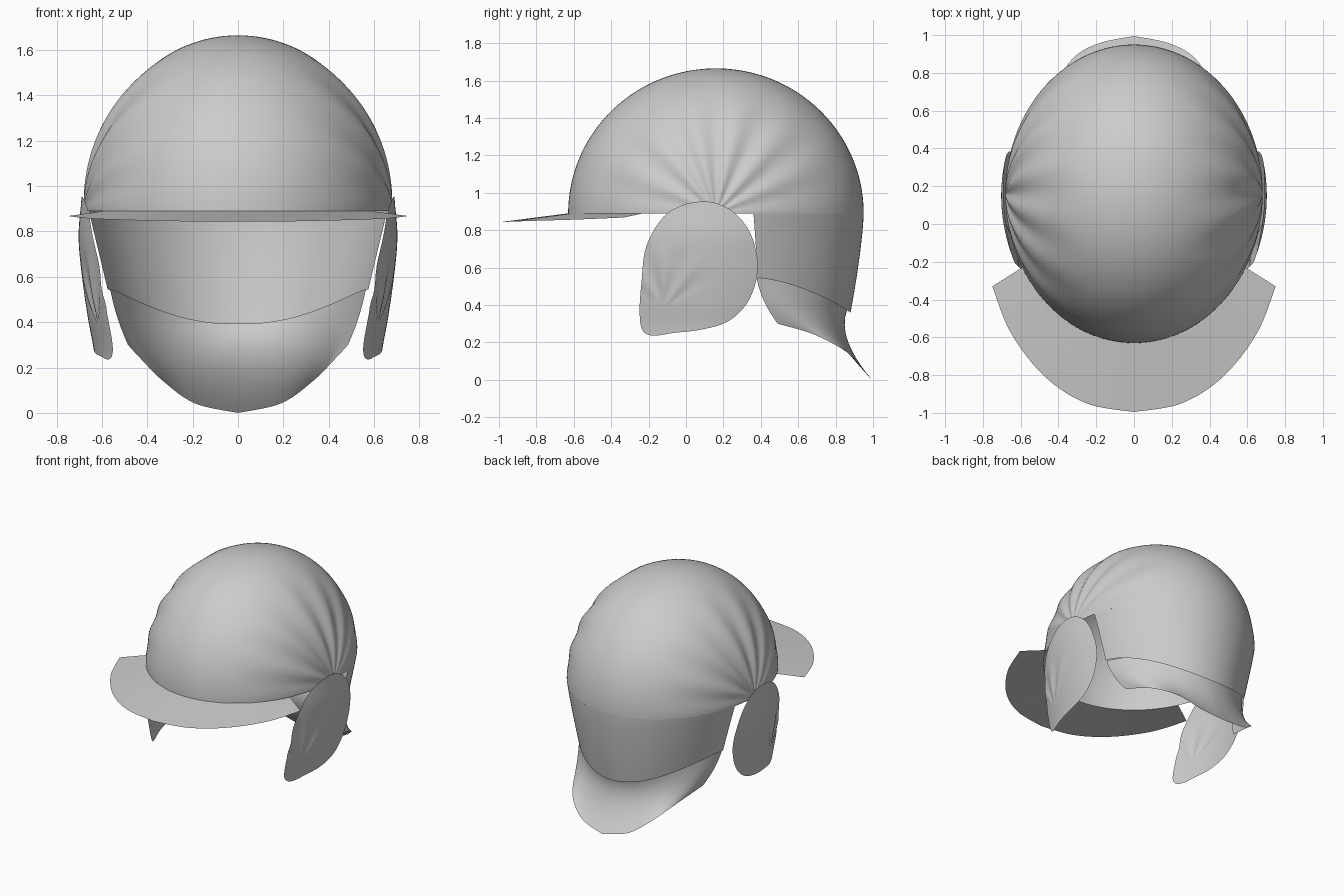
import bpy, bmesh
from math import sin, cos, pi, radians, acos
from mathutils import Vector

cube = bpy.data.objects.get("Cube")
if cube:
    bpy.data.objects.remove(cube)

steel = bpy.data.materials.new("grey_steel")
steel.use_nodes = True
GREY = (0.6, 0.6, 0.6, 1)
steel.diffuse_color = GREY
steel.node_tree.nodes["Principled BSDF"].inputs["Base Color"].default_value = GREY

CY, RIM = 0.16, 0.89            # centre of the bowl and height of its rim
RX, RY, RZ = 0.68, 0.79, 0.775  # bowl radii


def surface(name, nu, nv, point):
    """Smooth sheet from point(u, v), with u and v running 0..1."""
    bm = bmesh.new()
    rows = [[bm.verts.new(point(i / nu, j / nv)) for j in range(nv + 1)]
            for i in range(nu + 1)]
    for a, b in zip(rows, rows[1:]):
        for j in range(nv):
            bm.faces.new((a[j], a[j + 1], b[j + 1], b[j]))
    bmesh.ops.remove_doubles(bm, verts=bm.verts, dist=0.0002)
    bmesh.ops.recalc_face_normals(bm, faces=bm.faces)
    mesh = bpy.data.meshes.new(name)
    bm.to_mesh(mesh)
    bm.free()
    mesh.materials.append(steel)
    obj = bpy.data.objects.new(name, mesh)
    bpy.context.collection.objects.link(obj)
    bpy.ops.object.select_all(action='DESELECT')
    obj.select_set(True)
    bpy.context.view_layer.objects.active = obj
    bpy.ops.object.shade_smooth_by_angle(angle=radians(40))
    return obj


def spline(points, t, closed=False):
    """Smooth curve through the points, t in 0..1."""
    n = len(points)
    spans = n if closed else n - 1
    i = min(int(t * spans), spans - 1)
    f = t * spans - i
    pick = (lambda k: points[k % n]) if closed else (lambda k: points[max(0, min(n - 1, k))])
    a, b, c, d = (Vector(pick(i + k)) for k in (-1, 0, 1, 2))
    return b + ((c - a) + (2 * a - 5 * b + 4 * c - d) * f + (3 * b - a - 3 * c + d) * f * f) * f / 2


# Bowl, with flutes fanning out from both temples
def bowl(u, v):
    lon, phi = pi * u, pi * v
    r = sin(lon)
    fade = sin(pi * min(r / 0.93, 1)) * sin(phi) ** 0.7 if 0 < v < 1 else 0
    k = 1 + 0.013 * fade * cos(14 * phi)
    return (RX * cos(lon) * k, CY + RY * r * cos(phi) * k, RIM + RZ * r * sin(phi) * k)


surface("bowl", 72, 128, bowl)


# Neck skirt, hanging from the back of the bowl
def skirt(u, v, inset=1.0, lift=0.0):
    s = 2 * u - 1
    a = s * radians(75.3 - 2.5 * v)
    back = max(0, cos(a) - 0.28) / 0.72
    low = 0.545 - 0.185 * back ** 1.6 + lift
    z = RIM + (low - RIM) * v
    t = (RIM - z) / 0.53
    return ((RX - 0.12 * t) * inset * sin(a),
            CY + (RY - 0.07 * t ** 1.4) * inset * cos(a), z)


surface("neck_skirt", 64, 20, skirt)

# Flared neck guard, tucked inside the skirt rim
guard_edge = [(0, 0.995, 0), (0.19, 0.955, 0.042), (0.33, 0.87, 0.14),
              (0.43, 0.69, 0.24), (0.485, 0.49, 0.3)]


def neck_guard(u, v):
    s = 2 * u - 1
    side = -1 if s < 0 else 1
    top = Vector(skirt(u, 1, 0.98, 0.035 * (1 - abs(s))))
    edge = spline(guard_edge, abs(s))
    edge.x *= side
    a = s * pi / 2
    waist = Vector((0.54 * sin(a), 0.4 + 0.39 * cos(a), 0.42 - 0.18 * cos(a)))
    return top * (1 - v) ** 2 + waist * 2 * v * (1 - v) + edge * v * v


surface("neck_guard", 64, 16, neck_guard)

# Peak, a crescent around the front rim
peak_edge = [(0, -0.995, 0.843), (0.25, -0.95, 0.845), (0.47, -0.81, 0.85),
             (0.65, -0.58, 0.857), (0.75, -0.33, 0.868)]


def peak(u, v):
    s = 2 * u - 1
    edge = spline(peak_edge, abs(s))
    edge.x *= -1 if s < 0 else 1
    a = s * acos(0.39 / RY)
    inner = Vector((RX * sin(a), CY - RY * cos(a), RIM))
    return inner.lerp(edge, v)


surface("peak", 64, 8, peak)

# Cheek plates: rounded outline in the side plane, bowed outwards
cheek_outline = [(0.07, 0.953), (0.22, 0.92), (0.33, 0.81), (0.38, 0.66), (0.375, 0.53),
                 (0.32, 0.4), (0.22, 0.31), (0.08, 0.268), (-0.07, 0.25), (-0.18, 0.236),
                 (-0.235, 0.27), (-0.248, 0.37), (-0.238, 0.52), (-0.21, 0.72), (-0.1, 0.89)]
cheek_height = [(0.24, 0.632), (0.42, 0.662), (0.6, 0.688), (0.78, 0.703), (0.96, 0.69)]
crease_root = Vector((-0.12, 0.38))


def cheek(side):
    def point(u, v):
        p = Vector((0.05, 0.6)).lerp(spline(cheek_outline, u % 1, True), v)
        t = max(0, min(1, (p.y - 0.24) / 0.72))
        x = spline(cheek_height, t).y - 0.56 * (p.x - 0.15) ** 2
        # shallow creases fanning up from the lower front corner
        ray = p - crease_root
        fan = ray.angle_signed(Vector((0, 1)), 0)
        d = ray.length
        if abs(fan) < 1.2 and d < 0.36:
            x += 0.006 * sin(pi * d / 0.36) * cos(fan * 10) * cos(fan * 1.3)
        return (side * x, p.x, p.y)
    return point


for label, side in (("left", 1), ("right", -1)):
    surface(label + "_cheek_plate", 90, 24, cheek(side))
